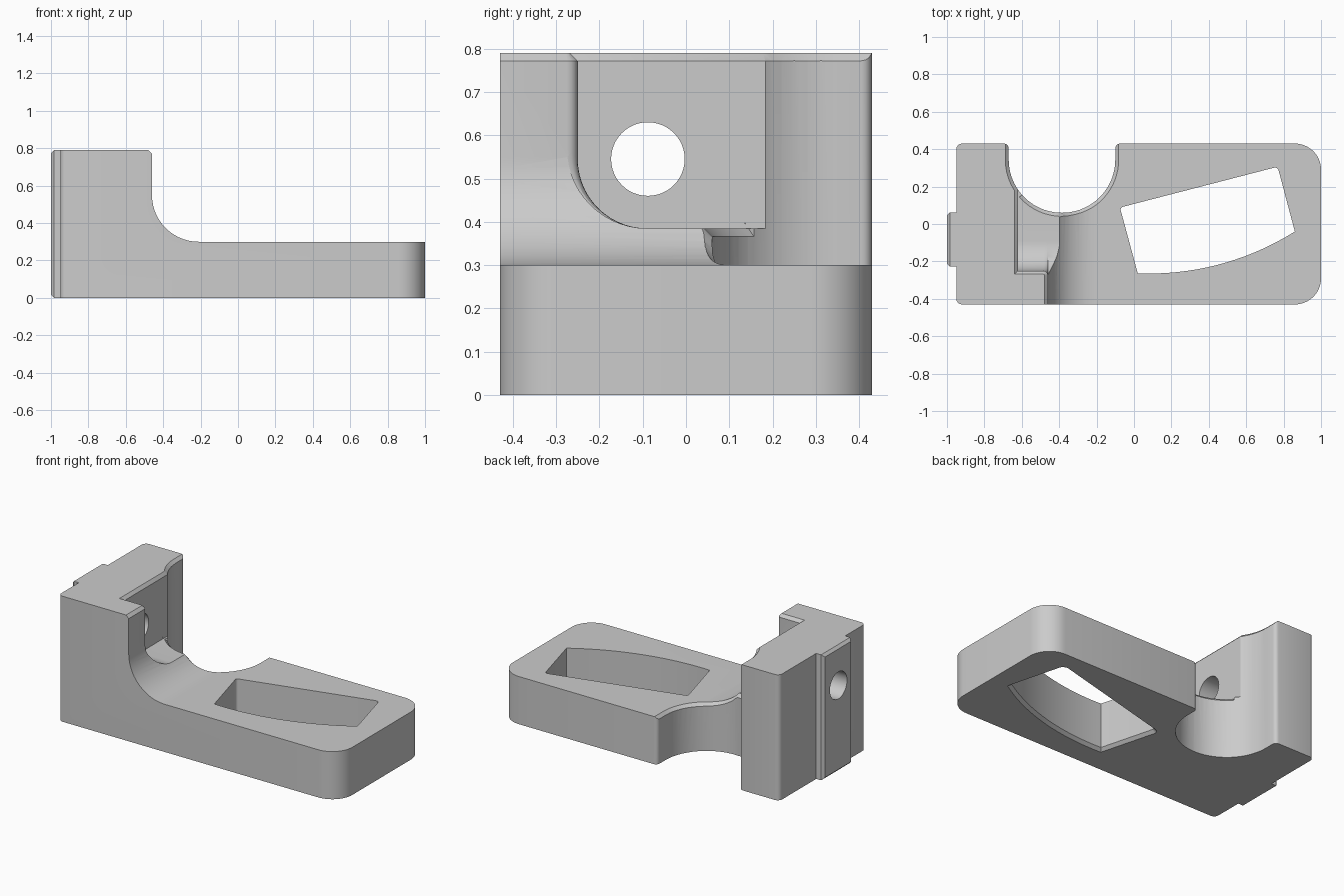
import bpy, bmesh, math
from mathutils import Vector

if "Cube" in bpy.data.objects:
    bpy.data.objects.remove(bpy.data.objects["Cube"], do_unlink=True)

grey = bpy.data.materials.new("plain_grey")
grey.use_nodes = True
grey.diffuse_color = (0.6, 0.6, 0.6, 1)
grey.node_tree.nodes["Principled BSDF"].inputs["Base Color"].default_value = grey.diffuse_color


def turn(v, angle):
    c, s = math.cos(angle), math.sin(angle)
    return Vector((v.x * c - v.y * s, v.x * s + v.y * c))


def rounded(corners):
    """Outline from (u, v, radius) corners, each replaced by an arc."""
    points = []
    for i, (u, v, r) in enumerate(corners):
        p = Vector((u, v))
        if r == 0:
            points.append(p)
            continue
        a = (Vector(corners[i - 1][:2]) - p).normalized()
        b = (Vector(corners[(i + 1) % len(corners)][:2]) - p).normalized()
        half = math.acos(a.dot(b)) / 2
        centre = p + (a + b).normalized() * (r / math.sin(half))
        first = p + a * (r / math.tan(half)) - centre
        last = p + b * (r / math.tan(half)) - centre
        sweep = math.atan2(first.x * last.y - first.y * last.x, first.dot(last))
        steps = 4 if r < 0.05 else 14
        points += [centre + turn(first, sweep * k / steps) for k in range(steps + 1)]
    return points


def grown(points, distance):
    """Counter-clockwise outline moved outward with mitred corners."""
    result = []
    for i, p in enumerate(points):
        a = (p - points[i - 1]).normalized()
        b = (points[(i + 1) % len(points)] - p).normalized()
        n, m = Vector((a.y, -a.x)), Vector((b.y, -b.x))
        result.append(p + (n + m) * (distance / (1 + n.dot(m))))
    return result


PLACE = {"x": lambda u, v, d: (d, u, v), "y": lambda u, v, d: (u, -d, v),
         "z": lambda u, v, d: (u, v, d)}


def skin(name, rings):
    """Closed solid through rings of 3D points, capped at both ends."""
    bm = bmesh.new()
    rings = [[bm.verts.new(p) for p in ring] for ring in rings]
    for low, high in zip(rings, rings[1:]):
        for i in range(len(low)):
            bm.faces.new((low[i - 1], low[i], high[i], high[i - 1]))
    bm.faces.new(rings[0][::-1])
    bm.faces.new(rings[-1])
    bm.normal_update()
    if bm.calc_volume(signed=True) < 0:
        bmesh.ops.reverse_faces(bm, faces=bm.faces[:])
    mesh = bpy.data.meshes.new(name)
    bm.to_mesh(mesh)
    bm.free()
    mesh.materials.append(grey)
    obj = bpy.data.objects.new(name, mesh)
    bpy.context.collection.objects.link(obj)
    return obj


def loft(name, axis, sections):
    return skin(name, [[PLACE[axis](u, v, d) for u, v in pts] for d, pts in sections])


def prism(name, axis, start, end, outline):
    return loft(name, axis, [(start, outline), (end, outline)])


def volume(mesh):
    bm = bmesh.new()
    bm.from_mesh(mesh)
    size = bm.calc_volume()
    bm.free()
    return size


def carve(body, tool, operation="DIFFERENCE"):
    """Boolean that keeps the first solver result with a sensible volume."""
    mod = body.modifiers.new(tool.name, "BOOLEAN")
    mod.object, mod.operation = tool, operation
    before = volume(body.data)
    for solver in ("MANIFOLD", "EXACT", "FLOAT"):
        mod.solver = solver
        bpy.context.view_layer.update()
        evaluated = body.evaluated_get(bpy.context.evaluated_depsgraph_get())
        mesh = bpy.data.meshes.new_from_object(evaluated)
        if 0.4 * before < volume(mesh) < before * 0.999999:
            body.data = mesh
            break
    body.modifiers.clear()
    bpy.data.objects.remove(tool, do_unlink=True)


BEVEL = 0.018
FLOOR = 0.385                      # pocket floor height
SCALLOP = Vector((-0.385, 0.344))  # scallop centre
RADIUS = 0.285

# L-shaped bracket: side profile trimmed by the plan outline with its scallop
bracket = prism("bracket", "y", -0.431, 0.431, rounded([
    (-0.951, 0, 0), (1.001, 0, 0), (1.001, 0.3, 0), (-0.46, 0.3, 0.25),
    (-0.46, 0.79, 0), (-0.951, 0.79, 0)]))
carve(bracket, prism("plan_trim", "z", -0.1, 1, rounded([
    (-0.95, -0.43, 0.03), (1, -0.43, 0.14), (1, 0.43, 0.14), (-0.1, 0.43, 0.025),
    (-0.1, 0.06, 0.284), (-0.67, 0.06, 0.284), (-0.67, 0.43, 0.025),
    (-0.95, 0.43, 0.03)])), "INTERSECT")


# Pocket in the upright, with a softened mouth
def pocket(widen):
    return rounded([(-0.25 - widen, FLOOR, 0.16 + widen), (0.6, FLOOR, 0),
                    (0.6, 1, 0), (-0.25 - widen, 1, 0)])


sections = [(-0.62, pocket(0))]
for k in range(5):
    a = math.pi / 2 * k / 4
    sections.append((-0.485 + 0.025 * math.sin(a), pocket(0.025 * (1 - math.cos(a)))))
sections.append((0.2, pocket(0.025)))
carve(bracket, loft("pocket_cutter", "x", sections))

# Skewed slot with one bowed side, chamfered underneath
bow = []
for k in range(17):
    x = 0.02 + 0.84 * k / 16
    bow.append((x, 1.2 - math.sqrt(1.465 ** 2 - (x - 0.08) ** 2), 0))
slot = rounded(bow + [(0.768, 0.306, 0.02), (-0.075, 0.088, 0.015)])
carve(bracket, loft("slot_cutter", "z", [
    (-0.02, grown(slot, BEVEL + 0.02)), (BEVEL, slot), (0.5, slot)]))

# Chamfer along the top edge of the upright
bend = [SCALLOP + turn(Vector((-RADIUS, 0)), 0.601 * k / 8) for k in range(9)]
rim = rounded([(0, -0.6, 0), (0, 0.6, 0), (-0.67, 0.6, 0)] + [(p.x, p.y, 0) for p in bend]
              + [(-0.62, -0.25, 0), (-0.46, -0.25, 0.025), (-0.46, -0.6, 0)])
carve(bracket, loft("top_chamfer_cutter", "z", [
    (0.79 - BEVEL - 0.004, grown(rim, -0.004)), (0.81, grown(rim, BEVEL + 0.02))]))


# Chamfer along the scallop rim, following the floor, fillet and base
def surface(x):
    reach = min(max(-0.21 - x, 0), 0.25)
    return min(FLOOR, 0.55 - math.sqrt(0.25 ** 2 - reach ** 2))


def wedge(centre, out):
    z = surface(centre.x)
    near, far = centre - out * 0.02, centre + out * 0.03
    return [(*near, z - BEVEL - 0.02), (*far, z + 0.03 - BEVEL), (*near, z + 0.03 - BEVEL)]


rings = []
for k in range(41):
    out = turn(Vector((-1, 0)), 0.72 + (math.pi - 0.72) * k / 40)
    rings.append(wedge(SCALLOP + out * RADIUS, out))
rings.append(wedge(Vector((-0.1, 0.5)), Vector((1, 0))))
carve(bracket, skin("scallop_chamfer_cutter", rings))

# Locating key on the end face, chamfered at its outer end
face = [Vector(p) for p in ((-0.227, 0), (0.062, 0), (0.062, 0.79), (-0.227, 0.79))]
key = loft("locating_key", "x", [(-1, grown(face, -0.016)), (-0.984, face), (-0.949, face)])

# Bolt hole through upright and key
hole = [Vector((-0.088, 0.545)) + turn(Vector((0.085, 0)), k * math.tau / 48) for k in range(48)]
for part in (bracket, key):
    carve(part, prism("hole_cutter", "x", -1.2, -0.3, hole))

bpy.ops.object.select_all(action="DESELECT")
for part in (bracket, key):
    part.select_set(True)
bpy.context.view_layer.objects.active = bracket
bpy.ops.object.shade_smooth_by_angle(angle=math.radians(30))
